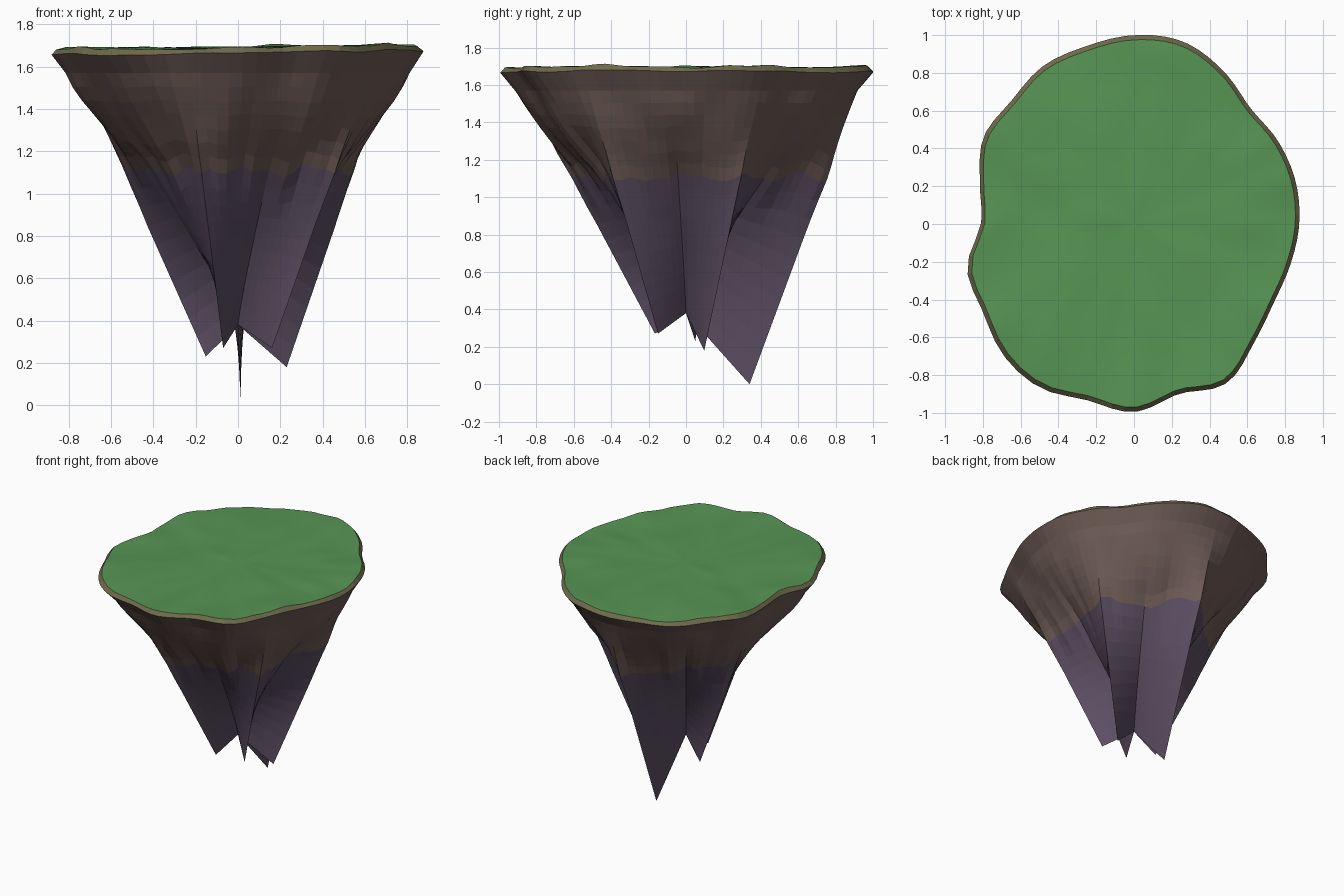
import bpy, bmesh, math
from mathutils import Vector, noise

cube = bpy.data.objects.get("Cube")
if cube:
    bpy.data.objects.remove(cube)


def material(name, rgb):
    m = bpy.data.materials.new(name)
    m.use_nodes = True
    m.diffuse_color = (*rgb, 1)
    bsdf = m.node_tree.nodes["Principled BSDF"]
    bsdf.inputs["Base Color"].default_value = (*rgb, 1)
    bsdf.inputs["Roughness"].default_value = 0.9
    return m


GRASS = material("grass green", (0.095, 0.3, 0.09))
SOIL = material("olive soil", (0.155, 0.145, 0.07))
EARTH = material("brown earth", (0.16, 0.108, 0.096))
STONE = material("purple stone", (0.105, 0.076, 0.122))

# Island outline: radius every 15 degrees, counter-clockwise from +x
OUTLINE = [.875, .885, .88, .87, .94, 1.0, 1.0, .975, .965, .92, .92, .845,
           .81, .915, .925, .98, 1.0, .965, .995, .93, .975, .895, .85, .855]
# Hanging fins: direction at the wall, direction of the tip, tip radius, tip height
FINS = [(29, 23, .25, .18), (88, 88, .34, 0), (162, 162, .16, .23),
        (255, 247, .18, .27), (320, 317, .22, .27)]
HALF = 8            # columns between a fin ridge and the next gully
WALL_TOP = 1.57     # height where the overhanging lip meets the wall
SEAM = 1.11         # height where earth turns to stone
AXIS = 0.38         # height where the gullies meet under the island
LIP = 0.92          # wall radius relative to the outline
UPPER, LOWER = 7, 10   # rows of faces above and below the seam


def radius(deg):
    i, f = divmod(deg / 15, 1)
    a, b, c, d = (OUTLINE[(int(i) + k) % len(OUTLINE)] for k in (-1, 0, 1, 2))
    return b + f * ((c - a) + f * (2 * a - 5 * b + 4 * c - d + f * (3 * (b - c) + d - a))) / 2


def polar(deg, r, z):
    a = math.radians(deg)
    return Vector((r * math.cos(a), r * math.sin(a), z))


def wobble(v, scale, amount):
    return amount * noise.noise(v * scale)


# Columns: (angle, fin, gully angle, share of the way from ridge to gully)
columns = []
for i, fin in enumerate(FINS):
    nxt = FINS[(i + 1) % len(FINS)]
    span = (nxt[0] - fin[0]) % 360
    for k in range(2 * HALF):
        t = k / HALF
        owner, share = (fin, t) if t <= 1 else (nxt, 2 - t)
        columns.append((fin[0] + span * t / 2, owner, fin[0] + span / 2, share))


# Skin between rings of points, listed from the top or outside inwards
def loft(name, rings, mats, seam_row=None, smooth=False, cap=None):
    bm = bmesh.new()
    rows = [[bm.verts.new(p) for p in ring] for ring in rings]
    for r, (upper, lower) in enumerate(zip(rows, rows[1:])):
        for j in range(len(upper)):
            n = (j + 1) % len(upper)
            face = bm.faces.new((upper[j], lower[j], lower[n], upper[n]))
            face.material_index = int(seam_row is not None and r > seam_row)
            face.smooth = smooth
    if cap is not None:
        centre = bm.verts.new(cap)
        last = rows[-1]
        for j in range(len(last)):
            bm.faces.new((last[j], centre, last[(j + 1) % len(last)])).smooth = smooth
    bmesh.ops.remove_doubles(bm, verts=bm.verts, dist=0.0005)
    mesh = bpy.data.meshes.new(name)
    bm.to_mesh(mesh)
    bm.free()
    for m in mats:
        mesh.materials.append(m)
    bpy.context.collection.objects.link(bpy.data.objects.new(name, mesh))


def rim(deg, share, z):
    p = polar(deg, radius(deg) * share, z)
    p.z += 0.012 * p.x + wobble(p, 3, 0.014)
    return p


# Grass top, gently uneven; rings run from the edge to the middle
def turf(deg, share):
    p = rim(deg, share, 1.69)
    p.z += wobble(p, 6, 0.012)
    return p


shares = [.975, .95, .85, .72, .58, .44, .3, .15]
grass_rings = [[turf(c[0], s) for c in columns] for s in shares]
# Clockwise order makes the top face upwards
loft("grass_top", [ring[::-1] for ring in grass_rings], [GRASS], smooth=True, cap=(0, 0, 1.69))

# Soil band around the edge
edge = [rim(c[0], 1.0, 1.665) for c in columns]
loft("soil_band", [grass_rings[0], edge], [SOIL])


# Rock underside: round at the lip, splitting into thin fins below
def level(row, end):
    if row <= UPPER:
        return WALL_TOP + (SEAM - WALL_TOP) * row / UPPER
    return SEAM + (end - SEAM) * (row - UPPER) / LOWER


def rock_point(col, row):
    deg, (wall_deg, tip_deg, tip_r, tip_z), gully_deg, share = col
    # Straight fin ridge and gully bottom
    z = level(row, tip_z)
    wall = polar(wall_deg, radius(wall_deg) * LIP, WALL_TOP)
    ridge = wall.lerp(polar(tip_deg, tip_r, tip_z), (WALL_TOP - z) / (WALL_TOP - tip_z))
    z = level(row, AXIS)
    u = (WALL_TOP - z) / (WALL_TOP - AXIS)
    gully = polar(gully_deg, radius(gully_deg) * LIP * (1 - u) ** 1.15, z)
    # Change from the round outline to flat fin sides
    chord = ridge.lerp(gully, share)
    full = polar(deg, radius(deg) * LIP * (1 - 0.6 * u), chord.z)
    p = full.lerp(chord, min(1, u / 0.35))
    # Rough wall and ragged colour seam, fading out down the fins
    fade = max(0, 1 - max(0, row - UPPER) / 3)
    rough = 1 + fade * wobble(Vector((p.x, p.y, p.z * 0.6)), 6, 0.02)
    p.x *= rough
    p.y *= rough
    p.z += fade * min(1, row / UPPER) * 0.055 * noise.noise(polar(deg, 6, 1))
    return p


rock_rings = [edge]
rock_rings += [[rock_point(c, row) for c in columns] for row in range(UPPER + LOWER + 1)]
loft("rock_underside", rock_rings, [EARTH, STONE], seam_row=UPPER)

# Consistent outward faces on the side walls
for name in ("soil_band", "rock_underside"):
    mesh = bpy.data.objects[name].data
    bm = bmesh.new()
    bm.from_mesh(mesh)
    bmesh.ops.recalc_face_normals(bm, faces=bm.faces)
    outward = 0
    for f in bm.faces:
        c = f.calc_center_median()
        outward += f.normal.dot(Vector((c.x, c.y, 0))) * f.calc_area()
    if outward < 0:
        bmesh.ops.reverse_faces(bm, faces=bm.faces)
    bm.to_mesh(mesh)
    bm.free()
